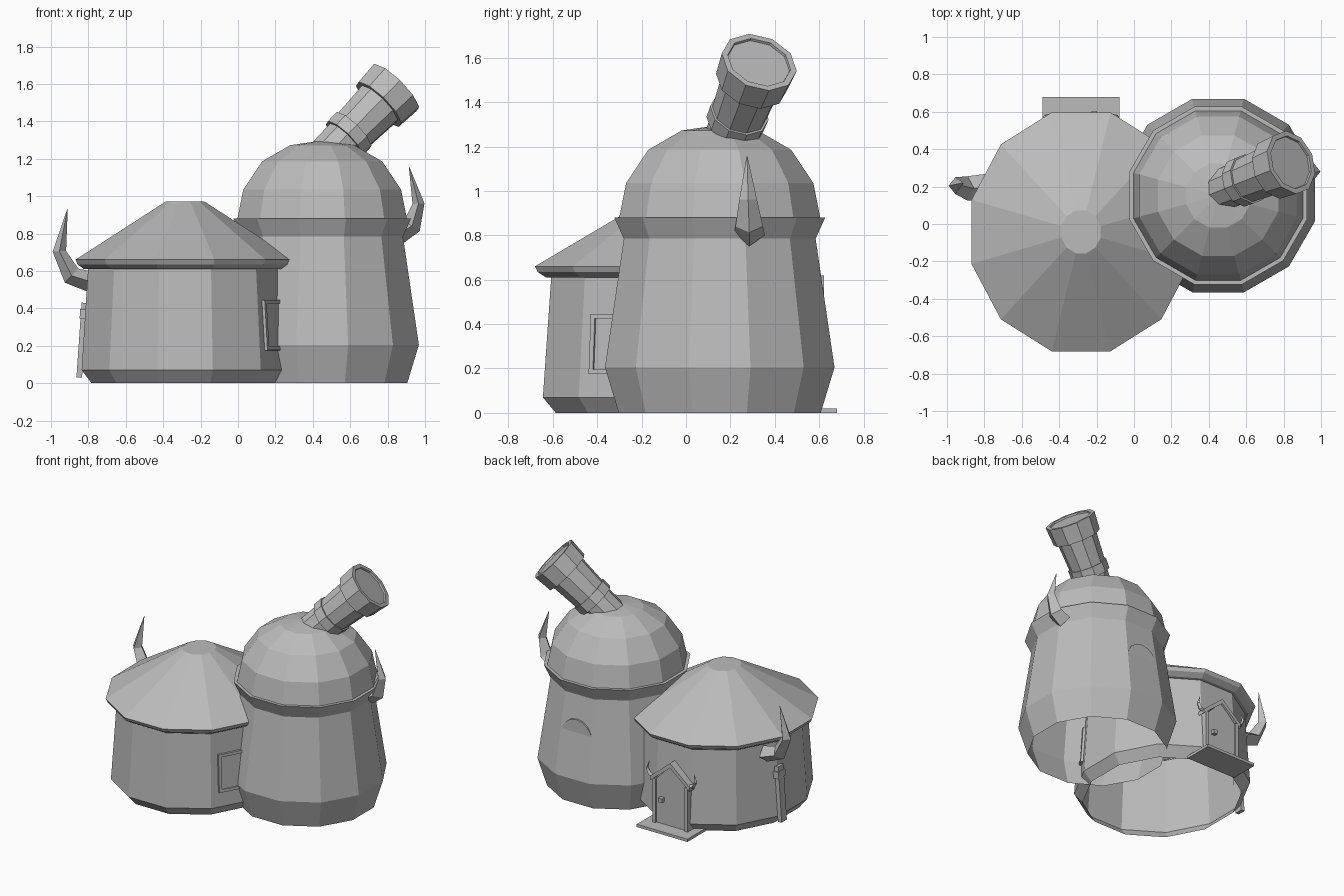
import bpy, bmesh, math
from mathutils import Vector, Matrix

cube = bpy.data.objects.get("Cube")
if cube:
    bpy.data.objects.remove(cube)

stone = bpy.data.materials.new("plain_grey")
stone.use_nodes = True
GREY = (0.5, 0.5, 0.5, 1)
stone.diffuse_color = GREY
stone.node_tree.nodes["Principled BSDF"].inputs["Base Color"].default_value = GREY

HUT = Matrix.Translation((-0.283, -0.042, 0)) @ Matrix.Diagonal((1, 1.09, 1, 1))
TOWER = Matrix.Translation((0.45, 0.152, 0))


def finish(name, bm, matrix=Matrix(), fix=True):
    bm.transform(matrix)
    if fix:
        bmesh.ops.recalc_face_normals(bm, faces=bm.faces)
    mesh = bpy.data.meshes.new(name)
    bm.to_mesh(mesh)
    bm.free()
    mesh.materials.append(stone)
    ob = bpy.data.objects.new(name, mesh)
    bpy.context.scene.collection.objects.link(ob)
    return ob


def skin(bm, rings, cap_start=False, cap_end=False):
    n = len(rings[0])
    rows = [[bm.verts.new(p) for p in ring] for ring in rings]
    for a, b in zip(rows, rows[1:]):
        for i in range(n):
            j = (i + 1) % n
            bm.faces.new((a[i], a[j], b[j], b[i]))
    if cap_start:
        bm.faces.new(rows[0][::-1])
    if cap_end:
        bm.faces.new(rows[-1])


def lathe(name, profile, matrix, cap_start=False, cap_end=False, sides=12):
    """Turn (face distance, height) pairs, with a flat facet on each axis."""
    bm = bmesh.new()
    step = 2 * math.pi / sides
    rings = []
    for dist, z in profile:
        r = dist / math.cos(step / 2)
        rings.append([(r * math.cos((i + .5) * step), r * math.sin((i + .5) * step), z)
                      for i in range(sides)])
    skin(bm, rings, cap_start, cap_end)
    return finish(name, bm, matrix, fix=False)


def box(name, size, centre, matrix=Matrix()):
    bm = bmesh.new()
    bmesh.ops.create_cube(bm, size=1)
    return finish(name, bm, matrix @ Matrix.Translation(centre) @ Matrix.Diagonal((*size, 1)))


def plate(name, outline, y0, y1, matrix=Matrix()):
    """Extrude an x-z outline along y."""
    bm = bmesh.new()
    skin(bm, [[(x, y, z) for x, z in outline] for y in (y0, y1)], True, True)
    return finish(name, bm, matrix)


def horn(name, path, widths, side=(0, 1, 0), thick=0.8):
    """Four-sided curved horn tapering along a path."""
    pts = [Vector(p) for p in path]
    bm = bmesh.new()
    side = Vector(side)
    rings = []
    for i, (p, w) in enumerate(zip(pts, widths)):
        along = pts[min(i + 1, len(pts) - 1)] - pts[max(i - 1, 0)]
        out = along.cross(side).normalized()
        rings.append([p + side * w, p + out * w * thick, p - side * w, p - out * w * thick])
    skin(bm, rings, True, True)
    return finish(name, bm)


# Round hut: open-bottomed wall and conical roof
lathe("hut_wall", [(.5, 0), (.553, .07), (.518, .62)], HUT)
lathe("hut_roof", [(.515, .61), (.54, .61), (.575, .635), (.586, .66), (.105, .97)], HUT, cap_end=True)

# Tower: bulging wall, flared rim and faceted dome
lathe("tower_wall", [(.455, 0), (.517, .205), (.432, .785)], TOWER)
lathe("tower_rim", [(.43, .78), (.475, .88), (.45, .88)], TOWER)
lathe("tower_dome", [(.453, .88), (.422, 1.035), (.322, 1.185), (.172, 1.272), (.01, 1.296)], TOWER, cap_end=True)

# Telescope with two raised bands and a recessed lens
base, tip = Vector((.5, .195, 1.235)), Vector((.84, .33, 1.58))
aim = (tip - base).normalized()
length = (tip - base).length
scope = Matrix.Translation(base) @ aim.to_track_quat('Z', 'Y').to_matrix().to_4x4()
lathe("telescope", [(.108, -.04), (.112, .1), (.128, .1), (.13, .17), (.12, .17), (.132, length - .13),
                    (.158, length - .13), (.167, length), (.14, length), (.138, length - .012)],
      scope, True, True, 10)

# Large horns on the tower rim and the hut wall
horn("tower_horn", [(.86, .285, .80), (.93, .285, .84), (.965, .28, .96), (.915, .275, 1.155)],
     [.07, .062, .04, .002])
horn("hut_horn", [(-.78, .2, .54), (-.89, .19, .575), (-.955, .205, .705), (-.912, .22, .93)],
     [.07, .065, .045, .002])

# Arched window at the back of the tower
arch = [(.45 + .125 * math.cos(a), .495 + .125 * math.sin(a)) for a in
        [math.pi * i / 8 for i in range(9)]]
plate("tower_window", arch + [(.325, .40), (.575, .40)], .56, .622)

# Gabled back door, its frame, knob and step
DOOR = Matrix.Translation((-.283, 0, 0))
plate("door", [(-.12, 0), (.12, 0), (.12, .34), (0, .46), (-.12, .34)], .5, .575, DOOR)
box("door_knob", (.03, .03, .03), (.07, .59, .2), DOOR)
box("door_step", (.41, .21, .02), (0, .575, .01), DOOR)
for label, s in (("left", 1), ("right", -1)):
    box(f"door_post_{label}", (.025, .09, .34), (s * .13, .545, .17), DOOR)
    plate(f"door_gable_{label}", [(0, .45), (s * .16, .32), (s * .16, .35), (0, .485)], .5, .59, DOOR)
    horn(f"door_horn_{label}", [(-.283 + s * x, .57, z) for x, z in
                                ((.13, .345), (.175, .355), (.195, .39), (.18, .45))],
         [.018, .018, .013, .001])


# Framed window on the hut wall beside the tower
WALL = HUT @ Matrix.Rotation(math.radians(60), 4, 'Z')
LEAN = WALL @ Matrix.Translation((0, -.54, .31)) @ Matrix.Rotation(math.radians(-3.7), 4, 'X')
box("side_window_pane", (.17, .012, .25), (0, 0, 0), LEAN)
for s in (1, -1):
    box("side_window_jamb", (.02, .03, .27), (s * .085, 0, 0), LEAN)
    box("side_window_sill", (.19, .03, .02), (0, 0, s * .125), LEAN)

# Leaning board and peg below the hut horn
BOARD = Matrix.Translation((-.835, .1, .23)) @ Matrix.Rotation(math.radians(4), 4, 'Y')
box("side_board", (.03, .06, .4), (0, 0, 0), BOARD)
box("side_peg", (.05, .08, .05), (.005, 0, .14), BOARD)
